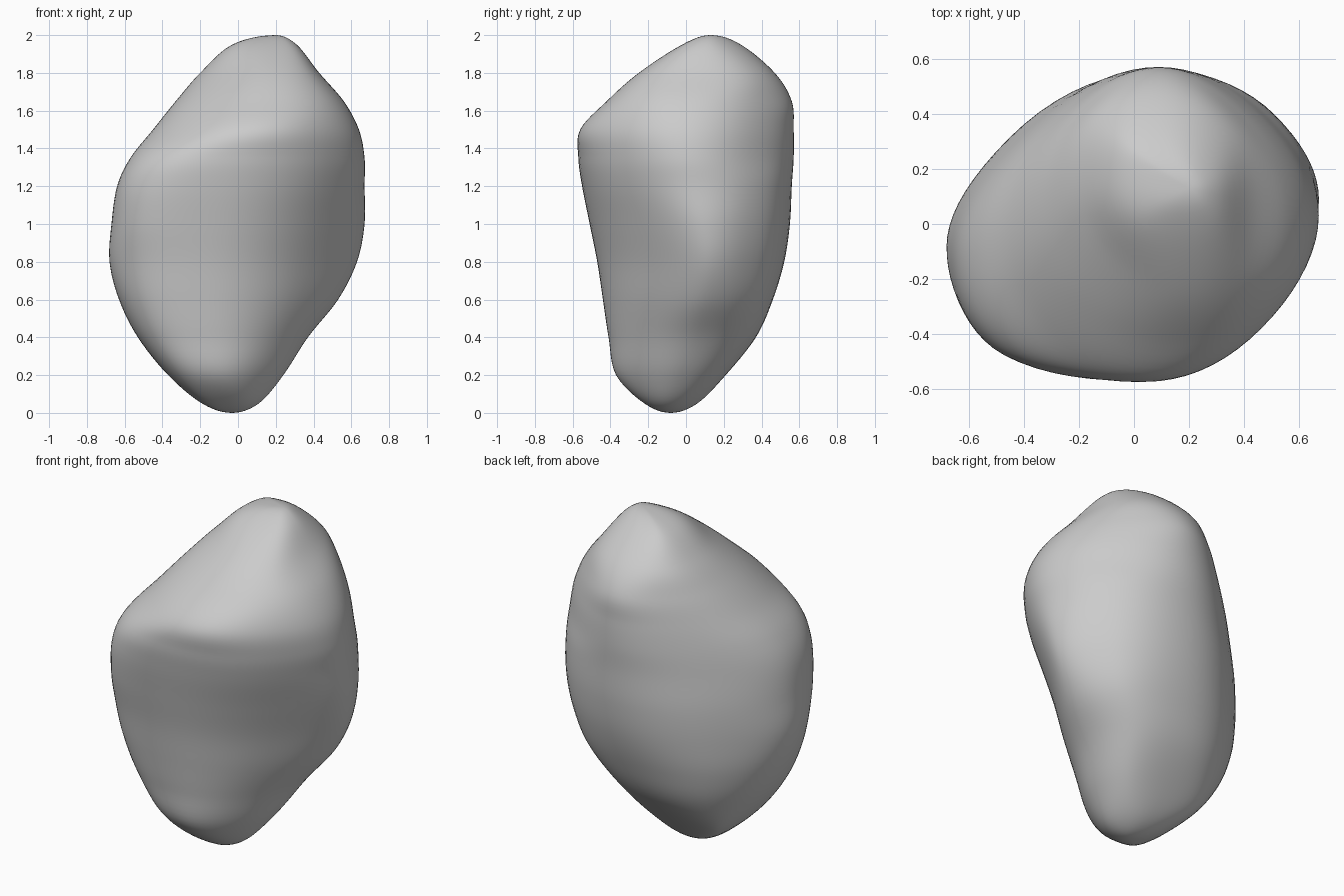
import bpy
import bmesh
import math
from mathutils import Vector

CORNER_STEPS = 9   # segments round each softened corner
RING_STEPS = 6     # rings between two profile rows

# Height, then how far the stone reaches toward
# left, back-left, back, back-right, right, front-right, front, front-left
PROFILE = [
    (.05, .11, .06, .06, .13, .19, .25, .22, .17),
    (.2, .24, .23, .21, .34, .37, .43, .37, .27),
    (.4, .37, .40, .37, .46, .53, .54, .41, .33),
    (.6, .53, .54, .46, .52, .63, .61, .44, .39),
    (.8, .63, .61, .52, .54, .68, .65, .47, .44),
    (1, .67, .64, .55, .54, .67, .68, .51, .5),
    (1.2, .67, .64, .56, .52, .64, .68, .55, .56),
    (1.35, .67, .62, .57, .5, .57, .63, .57, .59),
    (1.5, .64, .6, .57, .47, .45, .49, .56, .59),
    (1.65, .56, .56, .56, .43, .33, .33, .42, .52),
    (1.8, .43, .49, .47, .36, .2, .15, .25, .38),
    (1.95, .31, .34, .29, .19, .03, -.03, .02, .19),
]
FOOT, PEAK = Vector((-.03, -.08, 0)), Vector((.2, .13, 2))

if "Cube" in bpy.data.objects:
    bpy.data.objects.remove(bpy.data.objects["Cube"], do_unlink=True)

TURN = math.tau / 8
FACETS = [Vector((math.cos(i * TURN), math.sin(i * TURN), 0)) for i in range(8)]


def axis(z):
    """Point on the leaning core line of the stone."""
    return FOOT.lerp(PEAK, z / PEAK.z)


def relative(row):
    """Reach measured from the core line."""
    core = axis(row[0])
    return [row[0]] + [h - core.dot(d) for h, d in zip(row[1:], FACETS)]


def mirrored(row):
    """Row past a pole, so that the pole closes round."""
    return [row[0]] + [-h for h in row[1:]]


def spline(a, b, c, d, t):
    return b + t / 2 * (c - a + t * (2*a - 5*b + 4*c - d + t * (3*(b - c) + d - a)))


def outline(reach):
    """Eight-sided section rounded from edge middle to edge middle."""
    corners = []
    for i, facet in enumerate(FACETS):
        following = reach[(i + 1) % 8]
        along = (following - reach[i] * math.cos(TURN)) / math.sin(TURN)
        side = Vector((-facet.y, facet.x, 0))
        corners.append(facet * reach[i] + side * along)
    points = []
    for i, corner in enumerate(corners):
        start = corner.lerp(corners[i - 1], .5)
        end = corner.lerp(corners[(i + 1) % 8], .5)
        for step in range(CORNER_STEPS):
            t = step / CORNER_STEPS
            points.append(start.lerp(corner, t).lerp(corner.lerp(end, t), t))
    return points


# Rows with a closing pole at each end
rows = [relative(r) for r in PROFILE]
flat = [0] * len(FACETS)
rows = ([mirrored(rows[0]), [FOOT.z] + flat] + rows
        + [[PEAK.z] + flat, mirrored(rows[-1])])

# Loft the rings
bm = bmesh.new()
foot = bm.verts.new(FOOT)
peak = bm.verts.new(PEAK)
rings = []
for i in range(1, len(rows) - 2):
    for step in range(RING_STEPS):
        if i == 1 and step == 0:
            continue
        z, *reach = [spline(*values, step / RING_STEPS)
                     for values in zip(*rows[i - 1:i + 3])]
        rings.append([bm.verts.new(axis(z) + p) for p in outline(reach)])

sides = len(rings[0])
for k in range(sides):
    n = (k + 1) % sides
    bm.faces.new((foot, rings[0][n], rings[0][k]))
    bm.faces.new((peak, rings[-1][k], rings[-1][n]))
    for low, high in zip(rings, rings[1:]):
        bm.faces.new((low[k], low[n], high[n], high[k]))
bmesh.ops.recalc_face_normals(bm, faces=bm.faces)

# Stone object with one plain grey
mesh = bpy.data.meshes.new("boulder")
bm.to_mesh(mesh)
bm.free()
boulder = bpy.data.objects.new("boulder", mesh)
bpy.context.collection.objects.link(boulder)

grey = bpy.data.materials.new("stone_grey")
grey.use_nodes = True
colour = (.6, .6, .6, 1)
grey.diffuse_color = colour
shader = next(n for n in grey.node_tree.nodes if n.type == 'BSDF_PRINCIPLED')
shader.inputs["Base Color"].default_value = colour
mesh.materials.append(grey)
mesh.shade_smooth()
